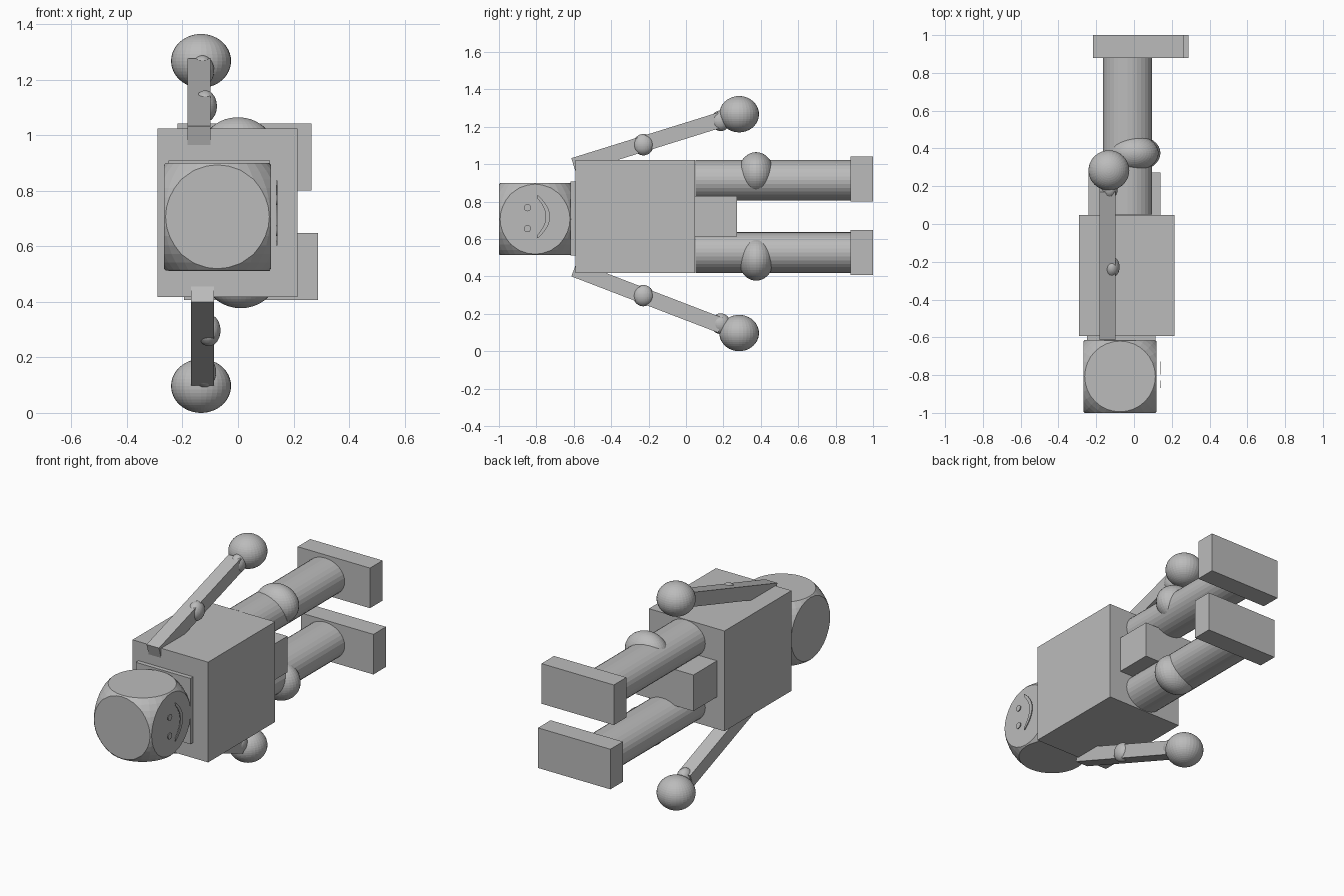
import bpy, bmesh, math
from mathutils import Matrix, Vector

if "Cube" in bpy.data.objects:
    bpy.data.objects.remove(bpy.data.objects["Cube"])

grey = bpy.data.materials.new("plain grey")
grey.diffuse_color = (0.5, 0.5, 0.5, 1)
grey.use_nodes = True
grey.node_tree.nodes["Principled BSDF"].inputs["Base Color"].default_value = grey.diffuse_color


def add(name, bm):
    bmesh.ops.recalc_face_normals(bm, faces=bm.faces)
    me = bpy.data.meshes.new(name)
    bm.to_mesh(me)
    bm.free()
    me.materials.append(grey)
    ob = bpy.data.objects.new(name, me)
    bpy.context.collection.objects.link(ob)
    return ob


def placed(loc, size, rot=0, axis='X'):
    return (Matrix.Translation(loc) @ Matrix.Rotation(rot, 4, axis)
            @ Matrix.Diagonal((*size, 1)))


def box(name, x, y, z):
    """Box from its (min, max) ranges."""
    bm = bmesh.new()
    r = (x, y, z)
    bmesh.ops.create_cube(bm, size=1, matrix=placed(
        [(a + b) / 2 for a, b in r], [b - a for a, b in r]))
    return add(name, bm)


def ball(name, loc, radii):
    bm = bmesh.new()
    bmesh.ops.create_uvsphere(bm, u_segments=32, v_segments=24, radius=1,
                              matrix=placed(loc, radii))
    return add(name, bm)


def rod(name, loc, radii, depth, rot, axis, sides=32):
    bm = bmesh.new()
    bmesh.ops.create_cone(bm, cap_ends=True, segments=sides, radius1=1, radius2=1,
                          depth=1, matrix=placed(loc, (1, 1, 1), rot, axis)
                          @ Matrix.Diagonal((radii[0], radii[1], depth, 1)))
    return add(name, bm)


# torso, neck plate and pelvis
box("torso", (-0.29, 0.215), (-0.592, 0.047), (0.418, 1.023))
box("neck", (-0.25, 0.115), (-0.618, -0.59), (0.511, 0.908))
box("pelvis", (-0.24, 0.14), (0.045, 0.272), (0.612, 0.83))

# head: a cube with its corners rounded by a sphere
head = box("head", (-0.267, 0.119), (-1.0, -0.614), (0.513, 0.899))
cutter = ball("head_rounding", (-0.074, -0.807, 0.706), (0.269,) * 3)
mod = head.modifiers.new("round", 'BOOLEAN')
mod.operation = 'INTERSECT'
mod.solver = 'EXACT'
mod.object = cutter
bpy.context.view_layer.objects.active = head
bpy.ops.object.modifier_apply(modifier=mod.name)
bpy.data.objects.remove(cutter)

# face: thin eyes and a crescent mouth just in front of the head
for side, z in (("upper", 0.767), ("lower", 0.655)):
    rod(side + "_eye", (0.139, -0.848, z), (0.019, 0.019), 0.005,
        math.pi / 2, 'Y', 24)

bm = bmesh.new()
n = 20
rows = []
for i in range(n + 1):
    t = 2 * i / n - 1
    rows.append((bm.verts.new((0.1365, -0.727 - 0.068 * t * t, 0.719 + 0.117 * t)),
                 bm.verts.new((0.1365, -0.750 - 0.047 * t * t, 0.719 + 0.100 * t))))
for a, b in zip(rows, rows[1:]):
    bm.faces.new((a[0], b[0], b[1], a[1]))
ext = bmesh.ops.extrude_face_region(bm, geom=bm.faces[:])
for v in ext["geom"]:
    if isinstance(v, bmesh.types.BMVert):
        v.co.x += 0.005
add("mouth", bm)

# legs: thigh-to-ankle cylinder, foot slab, knee
for side, z, foot_x, foot_z, knee, knee_r in (
        ("upper", 0.914, (-0.218, 0.265), (0.80, 1.042),
         (0.0, 0.375, 0.952), (0.13, 0.095, 0.112)),
        ("lower", 0.527, (-0.195, 0.288), (0.406, 0.648),
         (0.01, 0.375, 0.492), (0.13, 0.095, 0.115))):
    rod(side + "_leg", (-0.034, 0.466, z), (0.13, 0.109), 0.832, math.pi / 2, 'X')
    box(side + "_foot", foot_x, (0.88, 1.0), foot_z)
    ball(side + "_knee", knee, knee_r)

# arms: slanted square beam, elbow, wrist, hand
for side, sign, x, start_z, angle, length, elbow, wrist, hand_z in (
        ("upper", 1, -0.14, 1.032, 17.3, 0.82,
         (-0.118, -0.228, 1.104), (-0.128, 0.185, 1.232), 1.267),
        ("lower", -1, -0.128, 0.400, 21.0, 0.84,
         (-0.105, -0.228, 0.297), (-0.121, 0.185, 0.147), 0.097)):
    a = math.radians(angle) * sign
    along = Vector((0, math.cos(a), math.sin(a)))
    inward = Vector((0, math.sin(a), -math.cos(a))) * sign
    centre = Vector((x, -0.613, start_z)) + along * length / 2 + inward * 0.0415
    bm = bmesh.new()
    bmesh.ops.create_cube(bm, size=1, matrix=placed(centre, (0.083, length, 0.083), a))
    add(side + "_arm", bm)
    ball(side + "_elbow", elbow, (0.042, 0.055, 0.057))
    ball(side + "_wrist", wrist, (0.042, 0.052, 0.055))
    ball(side + "_hand", (-0.133, 0.284, hand_z), (0.108, 0.106, 0.097))
